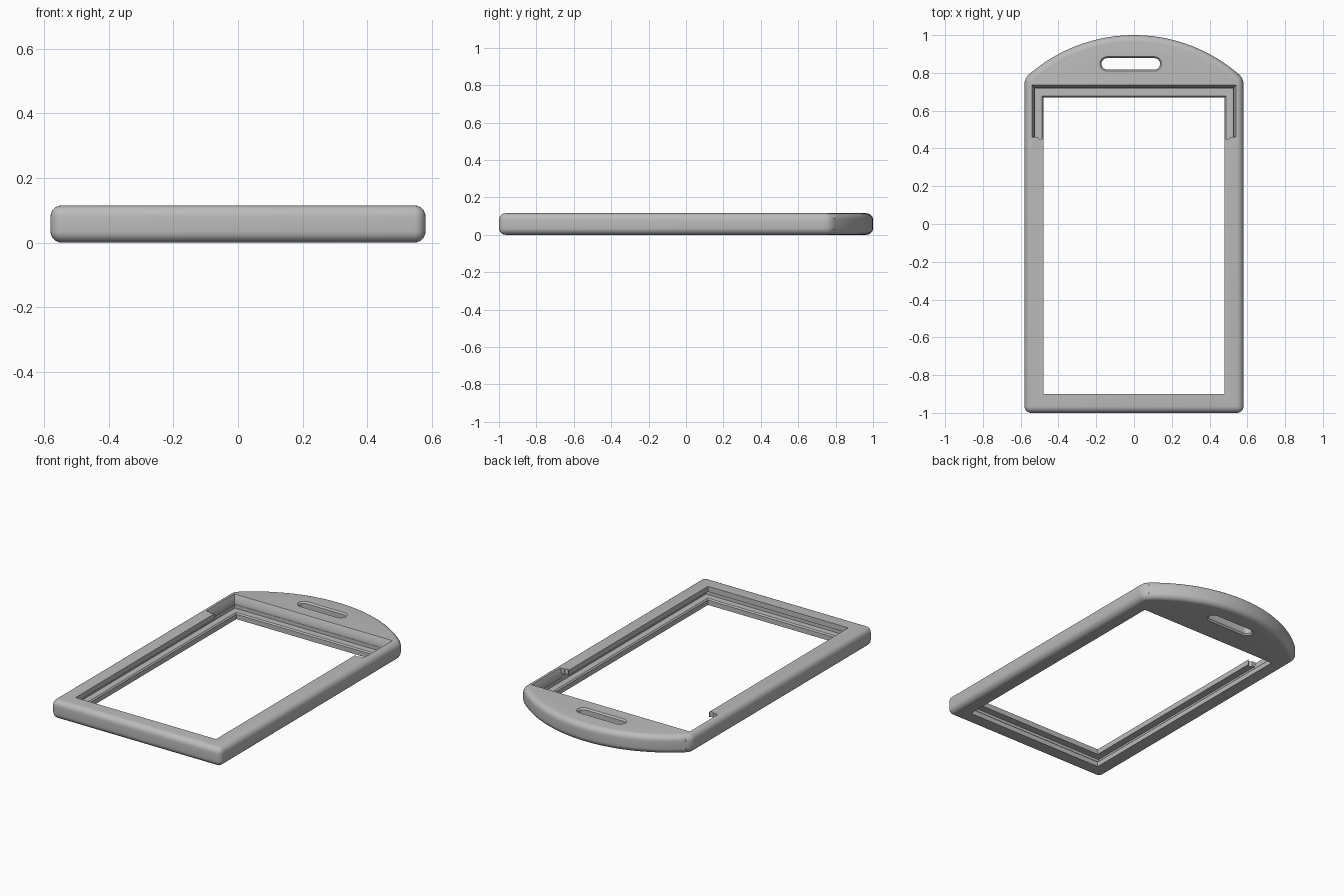
import bpy
import bmesh
from math import sin, cos, pi, asin

if "Cube" in bpy.data.objects:
    bpy.data.objects.remove(bpy.data.objects["Cube"], do_unlink=True)

HEIGHT = 0.115
HALF_W = 0.58

plastic = bpy.data.materials.new("grey plastic")
plastic.use_nodes = True
colour = (0.5, 0.5, 0.5, 1)
plastic.diffuse_color = colour
plastic.node_tree.nodes["Principled BSDF"].inputs["Base Color"].default_value = colour


def loft(name, levels):
    """Solid through stacked outlines: a list of (z, outline points)."""
    bm = bmesh.new()
    rings = [[bm.verts.new((x, y, z)) for x, y in pts] for z, pts in levels]
    n = len(rings[0])
    for low, high in zip(rings, rings[1:]):
        for i in range(n):
            j = (i + 1) % n
            bm.faces.new((low[i], low[j], high[j], high[i]))
    bm.faces.new(rings[0][::-1])
    bm.faces.new(rings[-1])
    bmesh.ops.recalc_face_normals(bm, faces=bm.faces)
    mesh = bpy.data.meshes.new(name)
    bm.to_mesh(mesh)
    bm.free()
    obj = bpy.data.objects.new(name, mesh)
    mesh.materials.append(plastic)
    bpy.context.collection.objects.link(obj)
    return obj


def rect(half_x, y0, y1):
    return [(-half_x, y0), (half_x, y0), (half_x, y1), (-half_x, y1)]


def stadium(cx, cy, half_x, half_y, steps=12):
    """Rounded slot outline; a circle when both half sizes match."""
    pts = []
    for side in (1, -1):
        for i in range(steps + 1):
            a = -pi / 2 + pi * i / steps
            pts.append((cx + side * (half_x - half_y + half_y * cos(a)),
                        cy + side * half_y * sin(a)))
    if half_x == half_y:
        pts = pts[:steps] + pts[steps + 1:-1]
    return pts


def apply_modifiers(obj):
    bpy.ops.object.select_all(action="DESELECT")
    obj.select_set(True)
    bpy.context.view_layer.objects.active = obj
    for mod in list(obj.modifiers):
        bpy.ops.object.modifier_apply(modifier=mod.name)


# Outer body: straight sides with an arched top, all edges rounded
shoulder, radius = 0.77, 0.846
arc_y = 1 - radius
half_angle = asin(HALF_W / radius)
steps = 36
outline = [(-HALF_W, -1), (HALF_W, -1)]
for i in range(steps + 1):
    a = half_angle * (1 - 2 * i / steps)
    outline.append((radius * sin(a), arc_y + radius * cos(a)))
frame = loft("badge_frame", [(0, outline), (HEIGHT, outline)])
bevel = frame.modifiers.new("rounded edges", "BEVEL")
bevel.width = 0.035
bevel.segments = 6
bevel.limit_method = "ANGLE"
bevel.angle_limit = 0.35
apply_modifiers(frame)

cutters = []

# Window with an eased edge on the lower lip
cutters.append(loft("window_cutter", [
    (-0.05, rect(0.48, -0.9, 0.67)), (0.03, rect(0.48, -0.9, 0.67)),
    (0.042, rect(0.49, -0.91, 0.68)), (0.06, rect(0.48, -0.9, 0.67)),
    (0.2, rect(0.48, -0.9, 0.67))]))

# Card channel around the inside
channel = rect(0.525, -0.945, 0.718)
cutters.append(loft("channel_cutter", [(0.038, channel), (0.082, channel)]))

# Open loading notch at the top, with flared walls
cutters.append(loft("notch_cutter", [
    (0.06, rect(0.527, 0.46, 0.72)), (0.085, rect(0.527, 0.46, 0.72)),
    (HEIGHT, rect(0.54, 0.46, 0.735)), (0.15, rect(0.54, 0.46, 0.735))]))

# Small scallops where the upper lip ends
for side in (-1, 1):
    scallop = stadium(side * 0.495, 0.463, 0.014, 0.014)
    cutters.append(loft("scallop_cutter", [(0.07, scallop), (0.15, scallop)]))

# Strap slot with softened rims
slot = stadium(-0.017, 0.848, 0.155, 0.03)
rim = stadium(-0.017, 0.848, 0.163, 0.038)
cutters.append(loft("slot_cutter", [
    (-0.05, rim), (0, rim), (0.01, slot), (HEIGHT - 0.01, slot),
    (HEIGHT, rim), (0.15, rim)]))

for cutter in cutters:
    cutter.hide_render = True
    cut = frame.modifiers.new("cut", "BOOLEAN")
    cut.operation = "DIFFERENCE"
    cut.solver = "EXACT"
    cut.object = cutter
    apply_modifiers(frame)
    bpy.data.objects.remove(cutter, do_unlink=True)

bpy.ops.object.shade_smooth_by_angle(angle=0.5)
